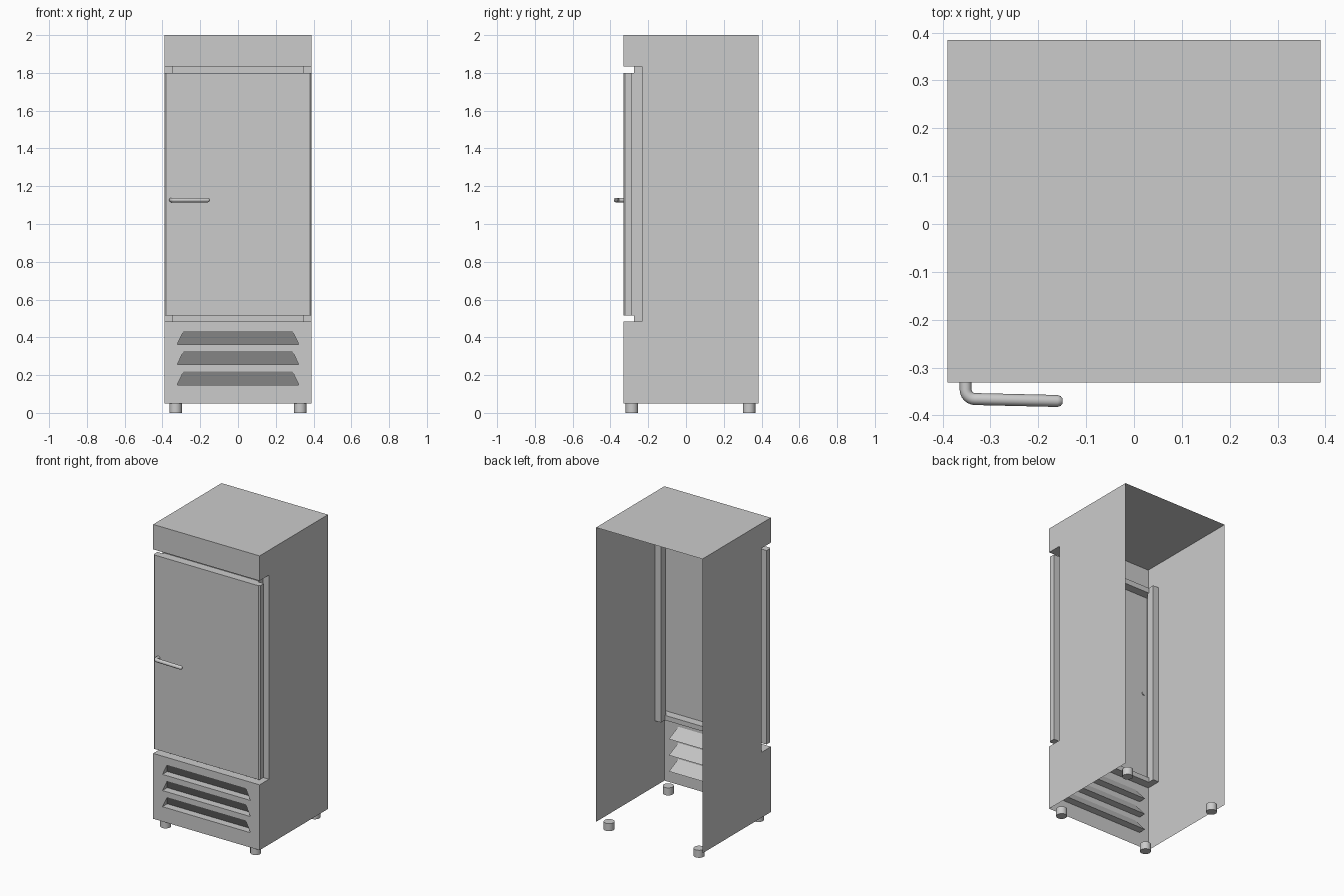
import bpy, bmesh, math
from mathutils import Vector

if "Cube" in bpy.data.objects:
    bpy.data.objects.remove(bpy.data.objects["Cube"])

# Key planes of the sheet-metal shell (right half, mirrored over x)
XO, XN = 0.39, 0.347                    # outer side, neck behind the door
YF, YD, YN, YJ, YB = -0.331, -0.286, -0.275, -0.233, 0.385
Z0, Z1, Z2, Z3, Z4, Z5 = 0.05, 0.483, 0.515, 1.80, 1.835, 2.0
C = 0.008                               # door edge chamfer


def plane(axis, at, pts):
    """Flat polygon: pts are the two remaining coordinates."""
    out = []
    for p in pts:
        q = list(p)
        q.insert(axis, at)
        out.append(tuple(q))
    return out


def rect(a0, a1, b0, b1):
    return [(a0, b0), (a1, b0), (a1, b1), (a0, b1)]


def sheet_object(name, polys):
    bm = bmesh.new()
    for poly in polys:
        bm.faces.new([bm.verts.new(p) for p in poly])
    bmesh.ops.remove_doubles(bm, verts=bm.verts, dist=1e-5)
    bmesh.ops.recalc_face_normals(bm, faces=bm.faces)
    me = bpy.data.meshes.new(name)
    bm.to_mesh(me)
    bm.free()
    ob = bpy.data.objects.new(name, me)
    bpy.context.collection.objects.link(ob)
    m = ob.modifiers.new("Mirror", 'MIRROR')
    m.use_clip = True
    return ob


# Cabinet: side, top, header, ledges above and below the door, stepped neck
ledge = [(0, YF), (XO, YF), (XO, YJ), (XN, YJ), (XN, YN), (0, YN)]
cabinet = [
    plane(0, XO, [(YF, Z0), (YB, Z0), (YB, Z5), (YF, Z5), (YF, Z4),
                  (YJ, Z4), (YJ, Z1), (YF, Z1)]),
    plane(2, Z5, rect(0, XO, YF, YB)),
    plane(1, YF, rect(0, XO, Z4, Z5)),
    plane(2, Z4, ledge),
    plane(2, Z1, ledge),
    plane(1, YJ, rect(XN, XO, Z1, Z4)),
    plane(0, XN, [(YJ, Z1), (YJ, Z4), (YN, Z4), (YN, Z3), (YD, Z3),
                  (YD, Z2), (YN, Z2), (YN, Z1)]),
    plane(1, YN, rect(0, XN, Z3, Z4)),
    plane(1, YN, rect(0, XN, Z1, Z2)),
]

# Grille: front panel with three louvres that slope inward to a sill
panel = [(0, Z0), (XO, Z0), (XO, Z1), (0, Z1)]
xt, xb, depth = 0.288, 0.322, 0.05
for i in range(3):
    t = 0.434 - 0.107 * i
    b = t - 0.072
    panel += [(0, t), (xt, t), (xb, b), (0, b)]
    top0, top1 = (0, YF, t), (xt, YF, t)
    low0, low1 = (0, YF, b), (xb, YF, b)
    in0, in1 = (0, YF + depth, b), (xb, YF + depth, b)
    cabinet += [[top0, top1, in1, in0], [in0, in1, low1, low0],
                [top1, low1, in1]]
cabinet.append(plane(1, YF, panel))
sheet_object("cabinet", cabinet)

# Door: hollow pan with chamfered vertical edges
rim = [(0, YN), (XN, YN), (XN, YD), (XO, YD), (XO, YF + C), (XO - C, YF), (0, YF)]
door = [
    plane(1, YF, rect(0, XO - C, Z2, Z3)),
    [(XO - C, YF, Z2), (XO, YF + C, Z2), (XO, YF + C, Z3), (XO - C, YF, Z3)],
    plane(0, XO, rect(YF + C, YD, Z2, Z3)),
    plane(1, YD, rect(XN, XO, Z2, Z3)),
    plane(2, Z2, rim),
    plane(2, Z3, rim),
]
sheet_object("door", door)

# Handle: round bar with one elbow and a rounded free end
R, HZ = 0.0125, 1.127
path = [(-0.352, -0.325, 1)]
for k in range(7):
    a = math.pi + k * math.pi / 12
    path.append((-0.332 + 0.02 * math.cos(a), -0.346 + 0.02 * math.sin(a), 1))
path += [(-0.160, -0.370, 1), (-0.153, -0.370, 0.8), (-0.149, -0.370, 0.4)]
cu = bpy.data.curves.new("handle", 'CURVE')
cu.dimensions = '3D'
cu.bevel_depth = R
cu.bevel_resolution = 3
cu.use_fill_caps = True
sp = cu.splines.new('POLY')
sp.points.add(len(path) - 1)
for pt, (x, y, r) in zip(sp.points, path):
    pt.co = (x, y, HZ, 1)
    pt.radius = r
handle = bpy.data.objects.new("handle", cu)
bpy.context.collection.objects.link(handle)
bpy.context.view_layer.objects.active = handle
handle.select_set(True)
bpy.ops.object.convert(target='MESH')
bpy.ops.object.shade_smooth_by_angle(angle=math.radians(40))

# Feet: four short round pads
for yname, y in (("front", -0.286), ("back", 0.334)):
    for xname, x in (("left", -0.33), ("right", 0.33)):
        bpy.ops.mesh.primitive_cylinder_add(vertices=24, radius=0.033, depth=Z0,
                                            location=(x, y, Z0 / 2))
        foot = bpy.context.object
        foot.name = f"{yname}_{xname}_foot"
        bpy.ops.object.shade_smooth_by_angle(angle=math.radians(40))
